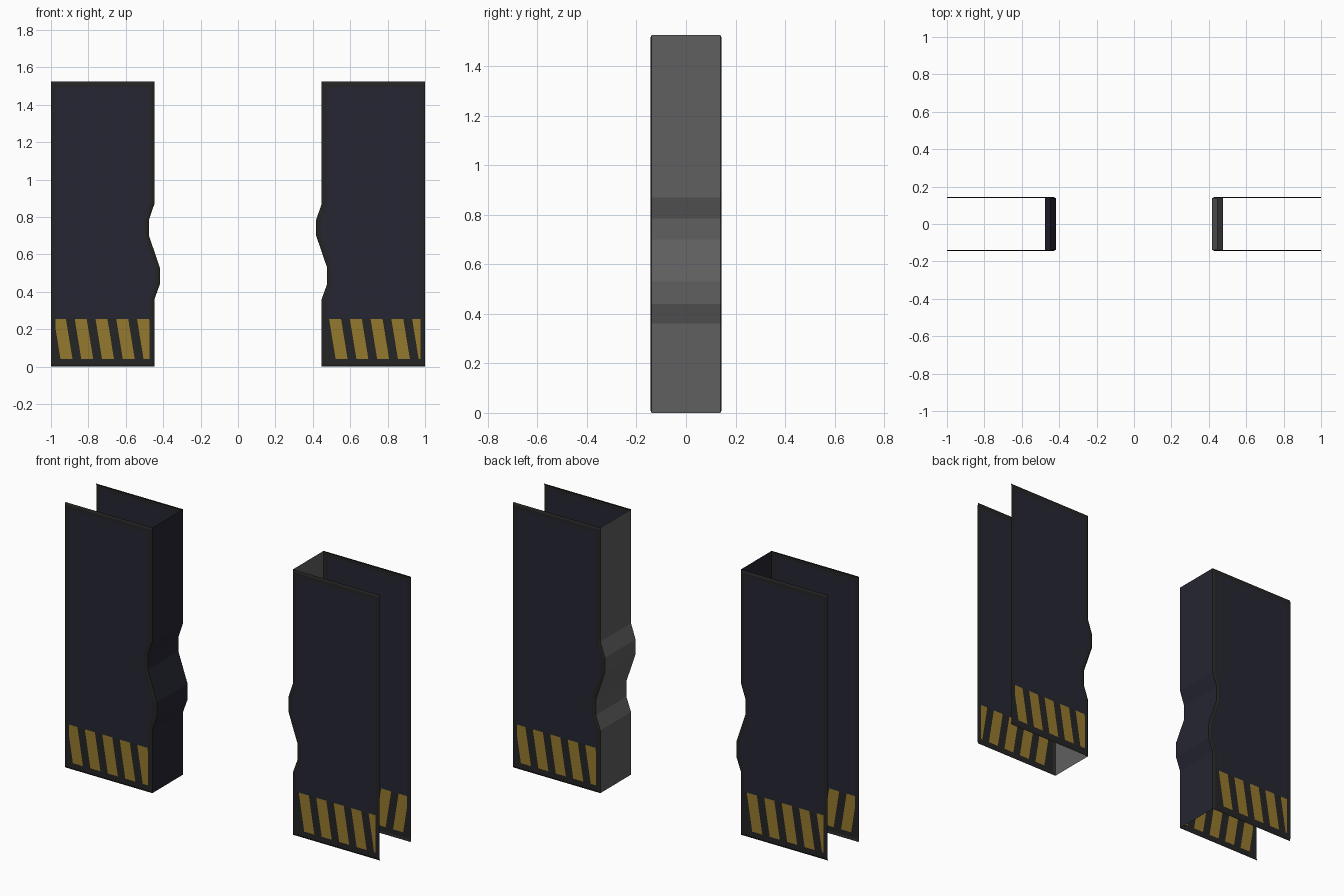
import bpy, bmesh
from mathutils import Vector

if "Cube" in bpy.data.objects:
    bpy.data.objects.remove(bpy.data.objects["Cube"])


def material(name, rgb):
    m = bpy.data.materials.new(name)
    m.diffuse_color = (*rgb, 1)
    m.use_nodes = True
    m.node_tree.nodes["Principled BSDF"].inputs["Base Color"].default_value = m.diffuse_color
    return m


NAVY = material("dark navy panel", (0.019, 0.019, 0.032))
FRAME = material("charcoal frame", (0.018, 0.018, 0.018))
YELLOW = material("hazard yellow", (0.30, 0.19, 0.027))
GREY = material("grey edge", (0.115, 0.115, 0.118))

H, OUT, EDGE = 1.525, 1.0, 0.447
Y_EDGE, Y_FACE = 0.139, 0.144          # bevelled rim, flat panel
Z0, Z1 = 0.04, 0.255                   # hazard band
PERIOD, WIDTH, SLOPE = 0.111, 0.064, 0.163

# wavy interlocking edge: (height, x offset)
WAVE = [(0, 0), (0.36, 0), (0.44, 0.029), (0.53, 0.029),
        (0.70, -0.029), (0.785, -0.029), (0.87, 0), (H, 0)]


def wave(z):
    for (a, p), (b, q) in zip(WAVE, WAVE[1:]):
        if a <= z <= b:
            return p + (q - p) * (z - a) / (b - a)
    return 0


def finish(bm, name, mats):
    me = bpy.data.meshes.new(name)
    bm.to_mesh(me)
    bm.free()
    for m in mats:
        me.materials.append(m)
    ob = bpy.data.objects.new(name, me)
    bpy.context.collection.objects.link(ob)


def panel(name, side, face):
    """One door skin; side -1 left / 1 right, face -1 front / 1 back."""
    bm = bmesh.new()
    zs = sorted({z for z, _ in WAVE} | {0.012, Z0, Z1, H - 0.03, H - 0.012})
    rows = []
    for z in zs:
        inner = side * EDGE + wave(z)
        xs = [side * OUT, side * (OUT - 0.025),
              inner + side * 0.025, inner + side * 0.012, inner]
        rim = z in (0, H)
        rows.append([bm.verts.new((x, face * (Y_EDGE if rim or i == 4 else Y_FACE), z))
                     for i, x in enumerate(xs)])
    band = None
    for r in range(len(rows) - 1):
        for c in range(4):
            f = bm.faces.new((rows[r][c], rows[r][c + 1],
                              rows[r + 1][c + 1], rows[r + 1][c]))
            f.material_index = 0 if c == 1 and Z1 <= zs[r] < H - 0.031 else 1
            if c == 1 and zs[r] == Z0:
                band = f
    # hazard stripes cut into the band; the back is the front turned half round
    flip = -face
    start = -0.984 if side * flip < 0 else 0.487
    tag = bm.faces.layers.int.new("band")
    band = next(f for f in bm.faces
                if abs(f.calc_center_median().z - (Z0 + Z1) / 2) < 1e-3
                and abs(abs(f.calc_center_median().x) - 0.724) < 0.05)
    band[tag] = 1
    for k in range(6):
        for off in (0, WIDTH):
            u = start + k * PERIOD + off
            fs = [f for f in bm.faces if f[tag]]
            geom = fs + list({e for f in fs for e in f.edges}) \
                + list({v for f in fs for v in f.verts})
            bmesh.ops.bisect_plane(bm, geom=geom, dist=1e-5,
                                   plane_co=Vector((flip * u, 0, Z1)),
                                   plane_no=Vector((flip, 0, SLOPE)).normalized())
    for f in bm.faces:
        if f[tag]:
            c = f.calc_center_median()
            s = c.x * flip - start - (Z1 - c.z) * SLOPE
            if s % PERIOD < WIDTH:
                f.material_index = 2
    bm.normal_update()
    for f in bm.faces:
        if f.normal.y * face < 0:
            f.normal_flip()
    finish(bm, name, [NAVY, FRAME, YELLOW])


def edge_wall(name, side, mat):
    """Wavy meeting face joining the two skins."""
    bm = bmesh.new()
    rows = [[bm.verts.new((side * EDGE + d, y, z)) for y in (-Y_EDGE, Y_EDGE)]
            for z, d in WAVE]
    for a, b in zip(rows, rows[1:]):
        bm.faces.new((a[0], a[1], b[1], b[0]))
    bm.normal_update()
    for f in bm.faces:
        if f.normal.x * side > 0:
            f.normal_flip()
    finish(bm, name, [mat])


# two sliding door leaves
for side, label, mat in ((-1, "left", NAVY), (1, "right", GREY)):
    panel(label + "_door_front", side, -1)
    panel(label + "_door_back", side, 1)
    edge_wall(label + "_door_edge", side, mat)
